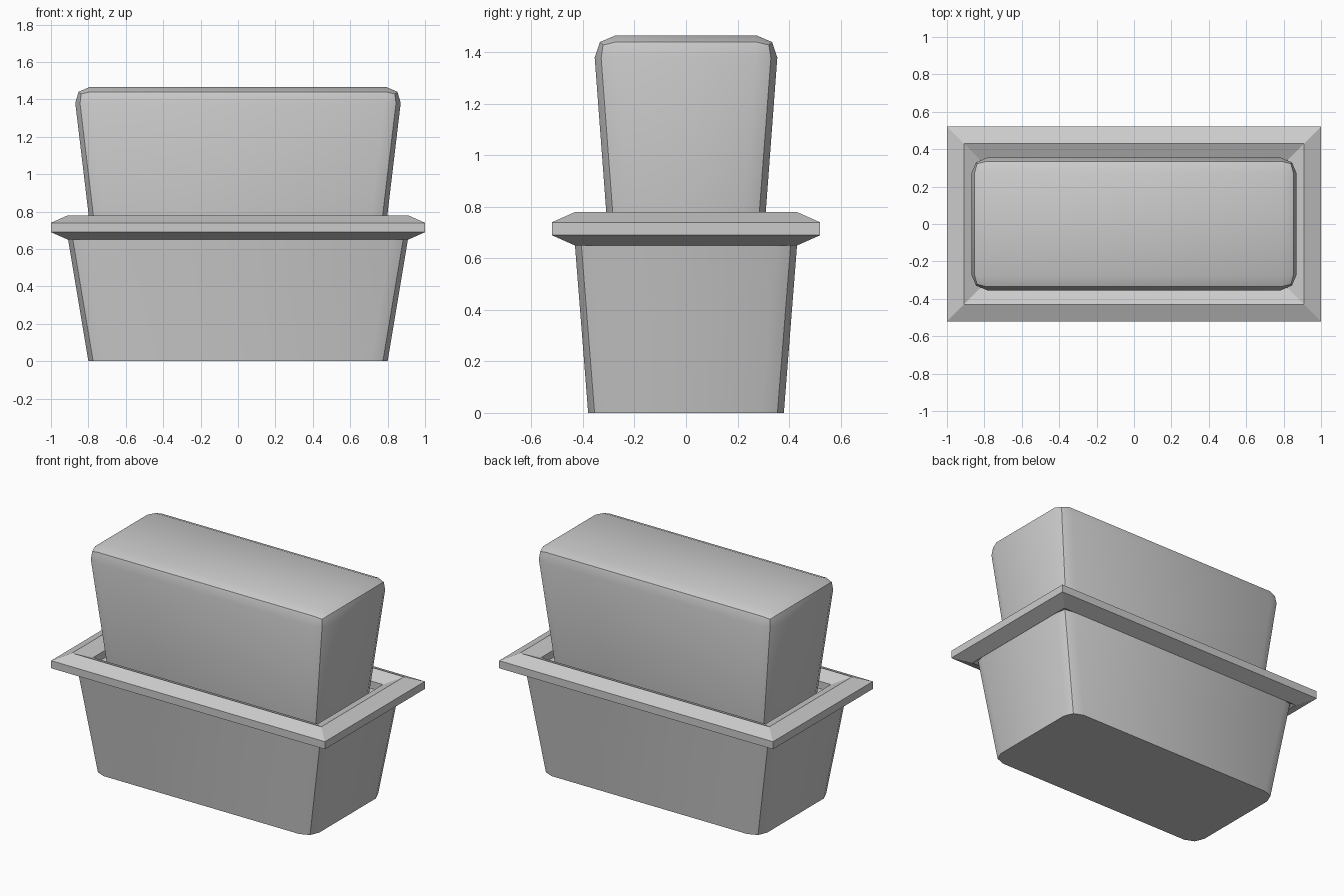
import bpy, bmesh

if "Cube" in bpy.data.objects:
    bpy.data.objects.remove(bpy.data.objects["Cube"])


def make_object(name, bm):
    bmesh.ops.recalc_face_normals(bm, faces=bm.faces[:])
    mesh = bpy.data.meshes.new(name)
    bm.to_mesh(mesh)
    bm.free()
    ob = bpy.data.objects.new(name, mesh)
    bpy.context.collection.objects.link(ob)
    return ob


def rect_loop(bm, hx, hy, z):
    return [bm.verts.new((sx * hx, sy * hy, z))
            for sx, sy in ((-1, -1), (1, -1), (1, 1), (-1, 1))]


def bridge(bm, a, b):
    for i in range(4):
        j = (i + 1) % 4
        bm.faces.new((a[i], a[j], b[j], b[i]))


def tapered_box(name, bottom, top, width, round_top):
    """Flared box with two-segment bevels on the uprights and, optionally, the top."""
    bm = bmesh.new()
    low, high = rect_loop(bm, *bottom), rect_loop(bm, *top)
    bridge(bm, low, high)
    bm.faces.new(low[::-1])
    bm.faces.new(high)
    lows, highs = set(low), set(high)
    edges = [e for e in bm.edges
             if (e.verts[0] in lows) != (e.verts[1] in lows)
             or (round_top and all(v in highs for v in e.verts))]
    bmesh.ops.bevel(bm, geom=edges, offset=width, offset_type='OFFSET',
                    segments=2, profile=0.5, affect='EDGES')
    ob = make_object(name, bm)
    bpy.ops.object.select_all(action='DESELECT')
    ob.select_set(True)
    bpy.context.view_layer.objects.active = ob
    bpy.ops.object.shade_smooth_by_angle(angle=0.55)
    return ob


# Planter body and the clipped block rising out of it
tapered_box("planter_box", (0.80, 0.38, 0), (0.91, 0.432, 0.66), 0.085, False)
tapered_box("hedge_block", (0.783, 0.30, 0.65), (0.88, 0.361, 1.465), 0.085, True)

# Mitred rim: hexagonal section swept round the rectangle (inset from outside, height)
section = [(0, 0.69), (0, 0.74), (0.09, 0.78), (0.18, 0.74), (0.18, 0.69), (0.09, 0.65)]
bm = bmesh.new()
loops = [rect_loop(bm, 1.0 - d, 0.521 - d, z) for d, z in section]
for a, b in zip(loops, loops[1:] + loops[:1]):
    bridge(bm, a, b)
make_object("rim", bm)
